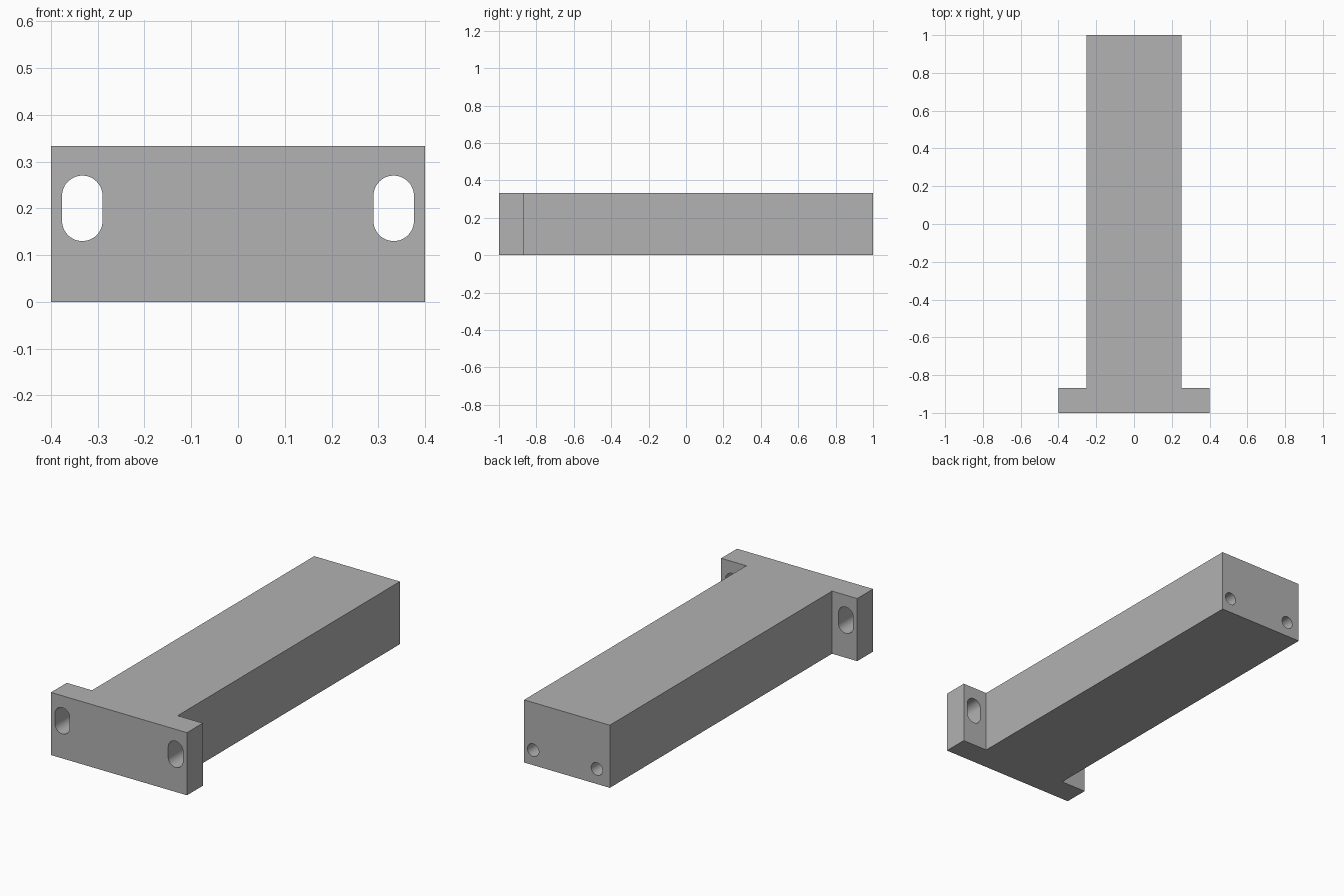
import bpy
import bmesh
import math
from mathutils import Matrix, Vector

default = bpy.data.objects.get("Cube")
if default:
    bpy.data.objects.remove(default, do_unlink=True)

HEIGHT = 0.333
FLANGE_X, BODY_X = 0.4, 0.252
FRONT, SHOULDER, BACK = -1.0, -0.867, 1.0

grey = bpy.data.materials.new("plain grey")
grey.use_nodes = True
colour = (0.445, 0.445, 0.445, 1)
grey.diffuse_color = colour
grey.node_tree.nodes["Principled BSDF"].inputs["Base Color"].default_value = colour


def prism(name, outline, direction):
    """Solid made by extruding a closed outline along a direction."""
    bm = bmesh.new()
    face = bm.faces.new([bm.verts.new(p) for p in outline])
    moved = bmesh.ops.extrude_face_region(bm, geom=[face])["geom"]
    verts = [v for v in moved if isinstance(v, bmesh.types.BMVert)]
    bmesh.ops.translate(bm, verts=verts, vec=Vector(direction))
    bmesh.ops.recalc_face_normals(bm, faces=bm.faces)
    mesh = bpy.data.meshes.new(name)
    bm.to_mesh(mesh)
    bm.free()
    mesh.materials.append(grey)
    obj = bpy.data.objects.new(name, mesh)
    bpy.context.collection.objects.link(obj)
    return obj


def slot_outline(x, y, z, radius, straight=0.0, steps=24):
    """Upright round-ended outline; a circle when straight is zero."""
    points = []
    for end in (0, 1):
        shift = straight / 2 * (1 - 2 * end)
        for i in range(steps + (1 if straight else 0)):
            a = math.pi * (end + i / steps)
            points.append((x + radius * math.cos(a), y, z + shift + radius * math.sin(a)))
    return points


# T-shaped block: long body with a mounting flange at the front
half = [(FLANGE_X, FRONT), (FLANGE_X, SHOULDER), (BODY_X, SHOULDER), (BODY_X, BACK)]
outline = half + [(-x, y) for x, y in reversed(half)]
block = prism("flanged_block", [(x, y, 0) for x, y in outline], (0, 0, HEIGHT))

# Slots through the flange ears
cutters = [prism("slot_cutter", slot_outline(side * 0.333, FRONT - 0.05, 0.2, 0.0433, 0.0534),
                 (0, 0.233, 0)) for side in (-1, 1)]

# Blind round holes in the back end
cutters += [prism("hole_cutter", slot_outline(x, BACK + 0.05, 0.08, 0.0335),
                  (0, -0.3, 0)) for x in (-0.176, 0.199)]

bpy.context.view_layer.objects.active = block
for cutter in cutters:
    cutter.hide_render = True
    cut = block.modifiers.new("cut", 'BOOLEAN')
    cut.operation = 'DIFFERENCE'
    cut.solver = 'EXACT'
    cut.object = cutter
    bpy.ops.object.modifier_apply(modifier=cut.name)
    bpy.data.objects.remove(cutter, do_unlink=True)

# Smooth hole walls, sharp edges elsewhere
bpy.ops.object.select_all(action='DESELECT')
block.select_set(True)
bpy.ops.object.shade_smooth_by_angle(angle=math.radians(30))
